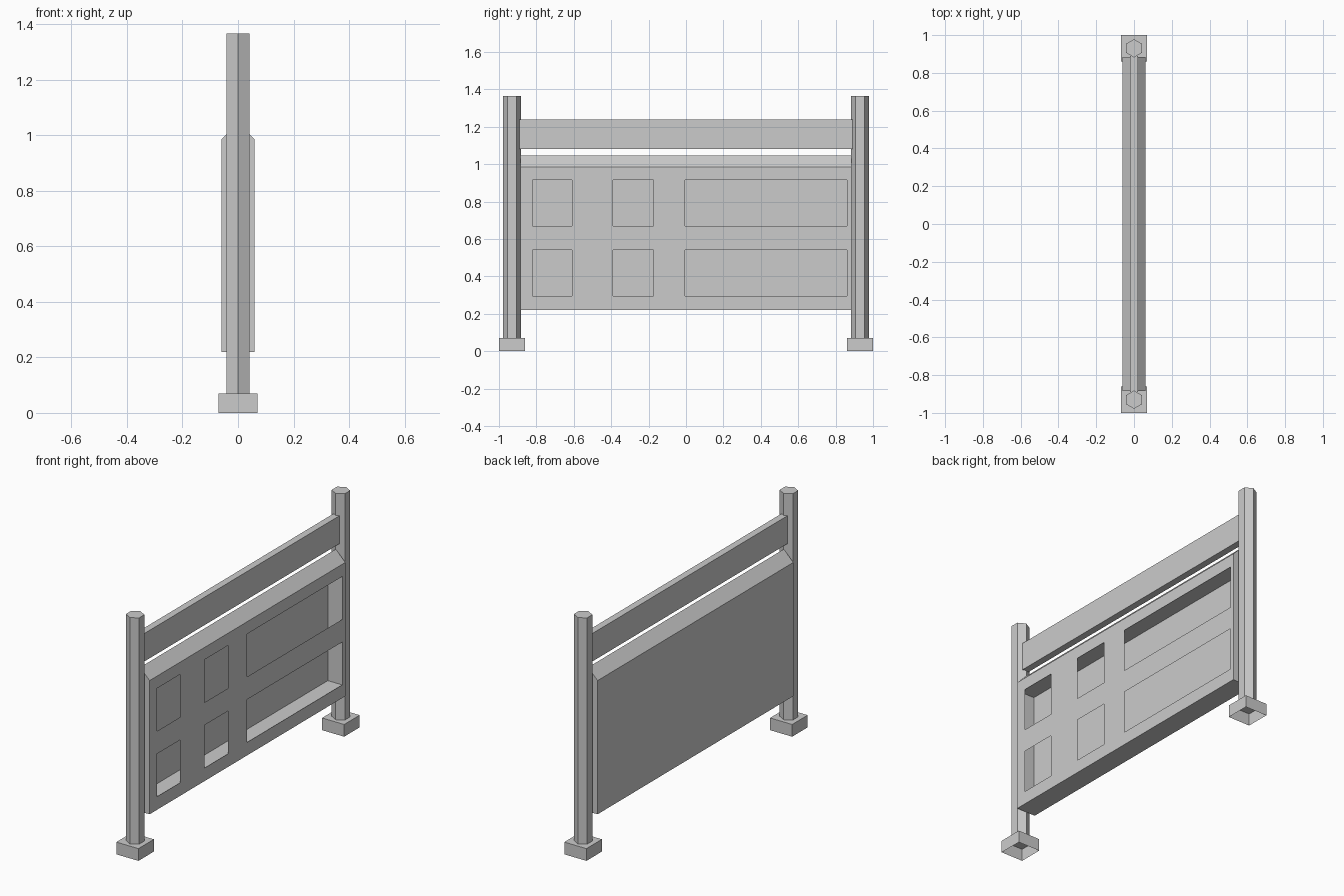
import bpy, bmesh
from math import radians
from mathutils import Matrix, Vector

if "Cube" in bpy.data.objects:
    bpy.data.objects.remove(bpy.data.objects["Cube"])


def finish(name, bm):
    me = bpy.data.meshes.new(name)
    bm.to_mesh(me)
    bm.free()
    ob = bpy.data.objects.new(name, me)
    bpy.context.collection.objects.link(ob)
    return ob


def add_box(bm, lo, hi, open_dir=None, inward=False):
    """Box between two corners, optionally without the side facing open_dir."""
    lo, hi = Vector(lo), Vector(hi)
    mat = Matrix.Translation((lo + hi) / 2) @ Matrix.Diagonal((*(hi - lo), 1))
    verts = bmesh.ops.create_cube(bm, size=1, matrix=mat)["verts"]
    faces = list({f for v in verts for f in v.link_faces})
    bm.normal_update()
    if open_dir:
        gone = [f for f in faces if f.normal.dot(Vector(open_dir)) > 0.9]
        faces = [f for f in faces if f not in gone]
        bmesh.ops.delete(bm, geom=gone, context='FACES_ONLY')
    if inward:
        bmesh.ops.reverse_faces(bm, faces=faces)


# Hexagonal posts on hollow square feet
for side, s in (("left", -1), ("right", 1)):
    y = 0.93 * s
    bm = bmesh.new()
    bmesh.ops.create_cone(bm, cap_ends=True, segments=6, radius1=0.048, radius2=0.048, depth=1.295,
                          matrix=Matrix.Translation((0, y, 0.7175)))
    # turn so that a corner points along y
    if max(abs(v.co.x) for v in bm.verts) > 0.045:
        bmesh.ops.rotate(bm, verts=bm.verts, cent=(0, y, 0), matrix=Matrix.Rotation(radians(30), 3, 'Z'))
    finish(side + "_post", bm)

    bm = bmesh.new()
    add_box(bm, (-0.07, y - 0.07, 0), (0.07, y + 0.07, 0.07), open_dir=(0, 0, -1))
    finish(side + "_foot", bm)

# Top rail
bm = bmesh.new()
add_box(bm, (-0.02, -0.89, 1.08), (0.02, 0.89, 1.24))
finish("top_rail", bm)

# Panel shell: ridged profile extruded along y, front side left open
T, L = 0.06, 0.885
profile = [(T, 0.22), (T, 0.985), (0, 1.045), (-T, 0.985), (-T, 0.22)]
bm = bmesh.new()
a, b = [[bm.verts.new((x, y, z)) for x, z in profile] for y in (-L, L)]
bm.faces.new(a)
bm.faces.new(b[::-1])
for i in range(1, 5):
    j = (i + 1) % 5
    bm.faces.new((a[i], a[j], b[j], b[i]))
bmesh.ops.recalc_face_normals(bm, faces=bm.faces)

# Thin panel front with six rectangular openings
ys = [-L, -0.82, -0.61, -0.39, -0.175, -0.005, 0.86, L]
zs = [0.22, 0.295, 0.54, 0.67, 0.915, 0.985]
grid = [[bm.verts.new((T, y, z)) for z in zs] for y in ys]
for i in range(len(ys) - 1):
    for j in range(len(zs) - 1):
        if not (i % 2 and j % 2):
            bm.faces.new((grid[i][j], grid[i + 1][j], grid[i + 1][j + 1], grid[i][j + 1]))

# Shared cavity behind the openings
add_box(bm, (-0.035, -0.862, 0.292), (T, 0.862, 0.918), open_dir=(1, 0, 0), inward=True)
bmesh.ops.remove_doubles(bm, verts=bm.verts, dist=0.0005)
finish("panel", bm)
